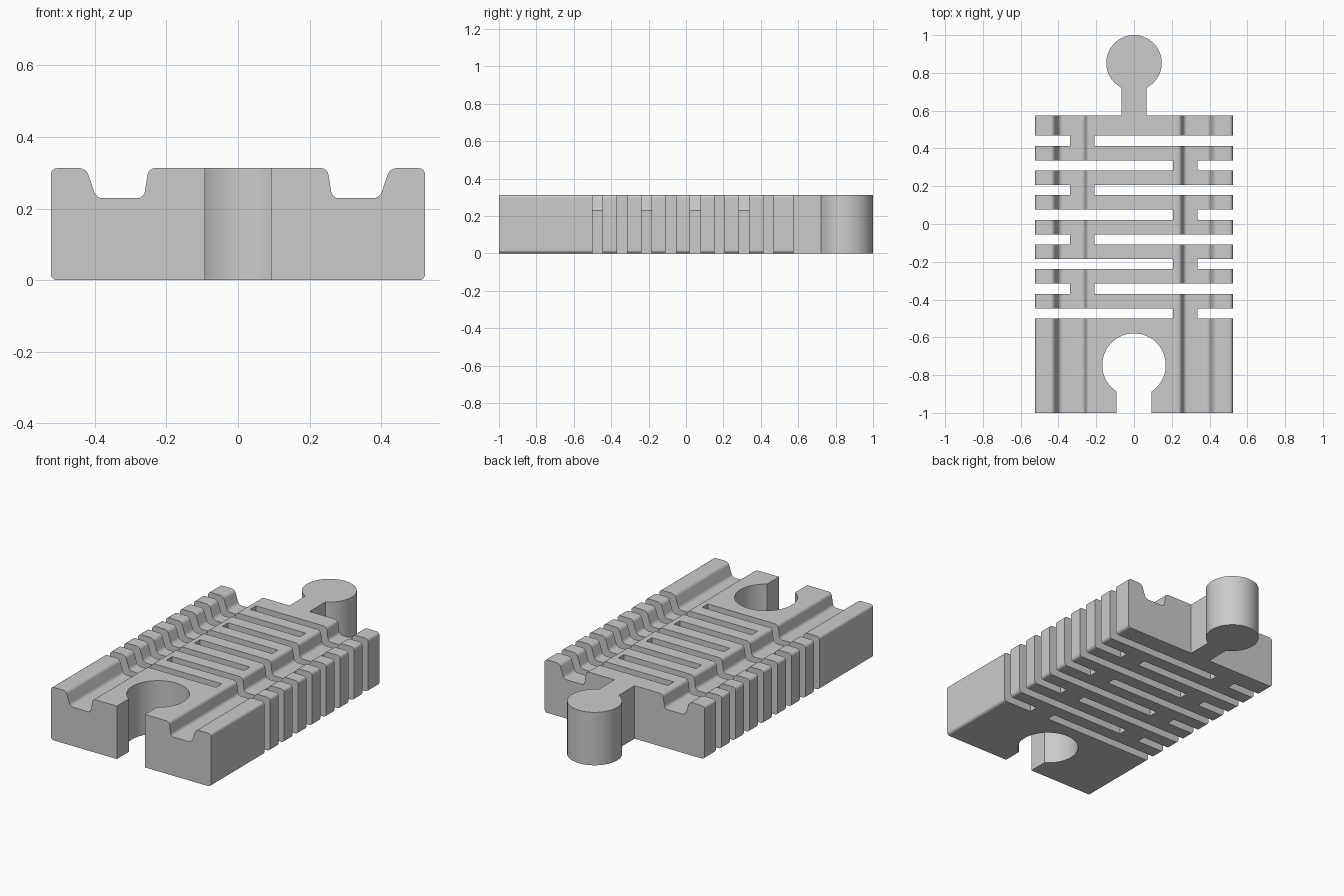
import bpy, bmesh
from math import radians

cube = bpy.data.objects.get("Cube")
if cube:
    bpy.data.objects.remove(cube, do_unlink=True)

HALF_W, TOP, FLOOR = 0.523, 0.313, 0.229
FRONT, BACK = -1.0, 0.574

grey = bpy.data.materials.new("Plain grey")
grey.use_nodes = True
grey.diffuse_color = (0.6, 0.6, 0.6, 1)
grey.node_tree.nodes["Principled BSDF"].inputs["Base Color"].default_value = (0.6, 0.6, 0.6, 1)


def add_object(name, bm):
    bmesh.ops.recalc_face_normals(bm, faces=bm.faces[:])
    mesh = bpy.data.meshes.new(name)
    bm.to_mesh(mesh)
    bm.free()
    mesh.materials.append(grey)
    obj = bpy.data.objects.new(name, mesh)
    bpy.context.collection.objects.link(obj)
    return obj


def box(name, x0, x1, y0, y1, z0, z1):
    bm = bmesh.new()
    bmesh.ops.create_cube(bm, size=1)
    for v in bm.verts:
        v.co = (x1 if v.co.x > 0 else x0, y1 if v.co.y > 0 else y0, z1 if v.co.z > 0 else z0)
    return add_object(name, bm)


def cylinder(name, y, radius, z0, z1):
    bm = bmesh.new()
    bmesh.ops.create_cone(bm, cap_ends=True, segments=64, radius1=radius, radius2=radius, depth=z1 - z0)
    bmesh.ops.translate(bm, verts=bm.verts[:], vec=(0, y, (z0 + z1) / 2))
    return add_object(name, bm)


def combine(target, tool, operation):
    tool.hide_render = True
    mod = target.modifiers.new("Combine", 'BOOLEAN')
    mod.operation, mod.solver, mod.object = operation, 'EXACT', tool
    bpy.context.view_layer.objects.active = target
    bpy.ops.object.modifier_apply(modifier=mod.name)
    bpy.data.objects.remove(tool, do_unlink=True)


# Track body: mirrored grooved section extruded along y, long edges rounded
half = [(HALF_W, 0), (HALF_W, TOP), (0.424, TOP), (0.396, FLOOR), (0.263, FLOOR), (0.25, TOP)]
section = half + [(-x, z) for x, z in reversed(half)]
bm = bmesh.new()
end = bm.faces.new([bm.verts.new((x, FRONT, z)) for x, z in section])
extruded = bmesh.ops.extrude_face_region(bm, geom=[end])["geom"]
# The extrusion moves the new end to the back
bmesh.ops.translate(bm, verts=[g for g in extruded if isinstance(g, bmesh.types.BMVert)],
                    vec=(0, BACK - FRONT, 0))
if end.is_valid and not any(len(e.link_faces) == 1 for e in bm.edges):
    pass
else:
    bmesh.ops.holes_fill(bm, edges=bm.edges[:], sides=0)
bmesh.ops.recalc_face_normals(bm, faces=bm.faces[:])
long_edges = [e for e in bm.edges if abs(e.verts[0].co.y - e.verts[1].co.y) > 1]
bmesh.ops.bevel(bm, geom=long_edges, offset=0.018, segments=4, profile=0.5, affect='EDGES')
body = add_object("flexible_track", bm)

# Connector peg at the back
combine(body, box("peg_neck", -0.066, 0.066, 0.52, 0.8, 0, TOP), 'UNION')
combine(body, cylinder("peg_knob", 0.853, 0.147, 0, TOP), 'UNION')

# Matching socket at the front
combine(body, cylinder("socket_cutter", -0.747, 0.168, -0.1, 0.5), 'DIFFERENCE')
combine(body, box("socket_mouth_cutter", -0.092, 0.092, -1.1, -0.75, -0.1, 0.5), 'DIFFERENCE')

# Flex slots: each leaves one bridge, alternating sides
for i in range(8):
    y = 0.441 - i * 0.1306
    near, far = (-0.338, -0.209) if i % 2 == 0 else (0.207, 0.335)
    for x0, x1 in ((-0.6, near), (far, 0.6)):
        combine(body, box("slot_cutter", x0, x1, y - 0.027, y + 0.027, -0.1, 0.5), 'DIFFERENCE')

# Smooth rounded edges and curved walls, keep corners sharp and flats even
bpy.ops.object.select_all(action='DESELECT')
body.select_set(True)
bpy.context.view_layer.objects.active = body
bpy.ops.object.shade_smooth_by_angle(angle=radians(30))
weighted = body.modifiers.new("Even flats", 'WEIGHTED_NORMAL')
weighted.keep_sharp = True
